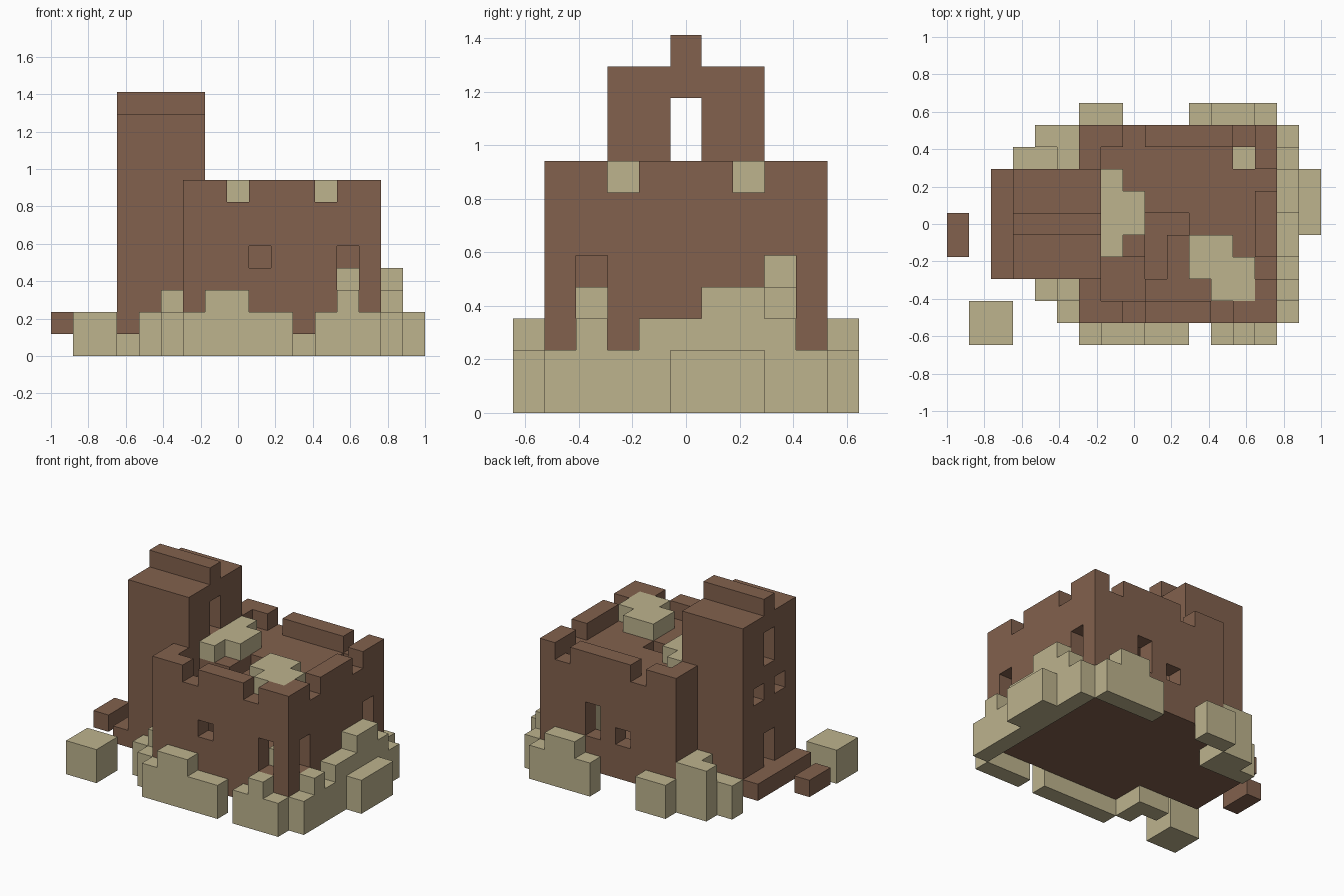
import bpy
import bmesh
from mathutils import Vector

cube = bpy.data.objects.get("Cube")
if cube:
    bpy.data.objects.remove(cube, do_unlink=True)

# Block size and the corner of the block grid
UNIT = 2 / 17
ORIGIN = Vector((-1, -5.5 * UNIT, 0))

# Grid positions of the keep walls and its parapet
FRONT, BACK, LEFT, PARAPET = 1, 9, 14, 7


def material(name, *rgb):
    mat = bpy.data.materials.new(name)
    mat.use_nodes = True
    mat.diffuse_color = (*rgb, 1)
    shader = mat.node_tree.nodes["Principled BSDF"]
    shader.inputs["Base Color"].default_value = (*rgb, 1)
    return mat


def box(corner, size):
    """Set of grid blocks filling a box."""
    spans = [range(c, c + s) for c, s in zip(corner, size)]
    return {(x, y, z) for x in spans[0] for y in spans[1] for z in spans[2]}


def inset(corner, size):
    """Blocks of a box, one block in from its sides."""
    (x, y, z), (width, depth, height) = corner, size
    return box((x + 1, y + 1, z), (width - 2, depth - 2, height))


def column(x, y, z, height=1):
    """Upright run of blocks, used for openings and rubble."""
    return box((x, y, z), (1, 1, height))


def bank(x, y, heights, along_y=False, base=0):
    """Row of rubble columns with the given heights."""
    cells = set()
    for i, height in enumerate(heights):
        px, py = (x, y + i) if along_y else (x + i, y)
        cells |= column(px, py, base, height)
    return cells


def build(name, mat, cells):
    """Skin the outside of a set of blocks."""
    bm = bmesh.new()
    verts = {}

    def vert(point):
        key = tuple(point)
        if key not in verts:
            verts[key] = bm.verts.new(ORIGIN + Vector(key) * UNIT)
        return verts[key]

    for cell in sorted(cells):
        for axis in range(3):
            for side in (0, 1):
                near = list(cell)
                near[axis] += 1 if side else -1
                if tuple(near) in cells:
                    continue
                quad = []
                for du, dv in ((0, 0), (1, 0), (1, 1), (0, 1)):
                    point = list(cell)
                    point[axis] += side
                    point[axis - 2] += du
                    point[axis - 1] += dv
                    quad.append(vert(point))
                bm.faces.new(quad if side else reversed(quad))
    mesh = bpy.data.meshes.new(name)
    bm.to_mesh(mesh)
    bm.free()
    mesh.materials.append(mat)
    part = bpy.data.objects.new(name, mesh)
    bpy.context.collection.objects.link(part)


brick = material("brown_brick", 0.223, 0.12, 0.075)
sand = material("pale_sandstone", 0.509, 0.451, 0.27)

# Keep: hollow room below a sunken roof
keep = box((6, FRONT, 1), (9, 9, 7))
keep -= inset((6, FRONT, 2), (9, 9, 4))
keep -= inset((6, FRONT, PARAPET), (9, 9, 1))

# Crenels in the parapet
for x, y in ((8, FRONT), (12, FRONT), (8, BACK), (13, BACK), (LEFT, 3), (LEFT, 7)):
    keep -= column(x, y, PARAPET)

# Keep windows, small and tall
keep -= column(9, FRONT, 4) | column(9, BACK, 3)
for x, y in ((13, FRONT), (11, BACK), (LEFT, 2), (LEFT, 8)):
    keep -= column(x, y, 3, 2)

# Broken roof: a shallow pit and holes into the room
keep |= box((7, 2, 5), (2, 2, 1))
keep -= box((7, 2, 6), (2, 2, 1)) | box((9, 3, 6), (1, 3, 1))
keep -= column(10, 5, 6) | column(13, 8, 6)

# Tower: hollow, with a ridge, a doorway right through and windows
tower = box((3, 3, 1), (4, 5, 10)) | box((3, 5, 11), (4, 1, 1))
tower -= inset((3, 3, 2), (4, 5, 5))
tower -= box((3, 5, 8), (4, 1, 2)) | column(3, 5, 2, 2)
for y in (4, 6):
    tower -= column(3, y, 6)
build("castle_walls", brick, keep | tower)

# Fallen brickwork
build("tower_step", brick, box((2, 3, 1), (1, 5, 1)))
build("loose_brick", brick, box((0, 4, 1), (1, 2, 1)))

# Rubble banked against the walls
build("front_rubble", sand, bank(6, 0, (2, 3, 3, 2, 2)))
build("front_corner_rubble", sand, bank(12, 0, (2, 3, 2)))
build("back_corner_rubble", sand, bank(11, 10, (2, 3, 3, 2)))
build("back_rubble", sand, bank(6, 10, (2, 2)))
build("left_rubble", sand, bank(15, 1, (2, 3, 2, 3, 3, 4, 4, 3, 2), along_y=True)
      | box((16, 5, 0), (1, 3, 2)))
build("tower_front_rubble", sand, bank(4, 2, (2, 3)) | column(5, 1, 0, 2))
build("tower_back_rubble", sand, bank(3, 8, (2, 2, 3)) | bank(4, 9, (3, 3)))
build("fallen_block", sand, box((1, 0, 0), (2, 2, 2)))

# Rubble on the roof
build("roof_rubble_tower", sand, box((7, 4, PARAPET), (1, 4, 1))
      | box((8, 5, PARAPET), (1, 2, 1)))
build("roof_rubble_front", sand, box((11, 3, PARAPET), (2, 2, 1))
      | box((12, 2, PARAPET), (2, 2, 1)))

# Rubble inside the keep
build("inner_rubble_front", sand, column(13, 2, 2, 2))
build("inner_rubble_back", sand, bank(12, 8, (3, 2), base=2))
